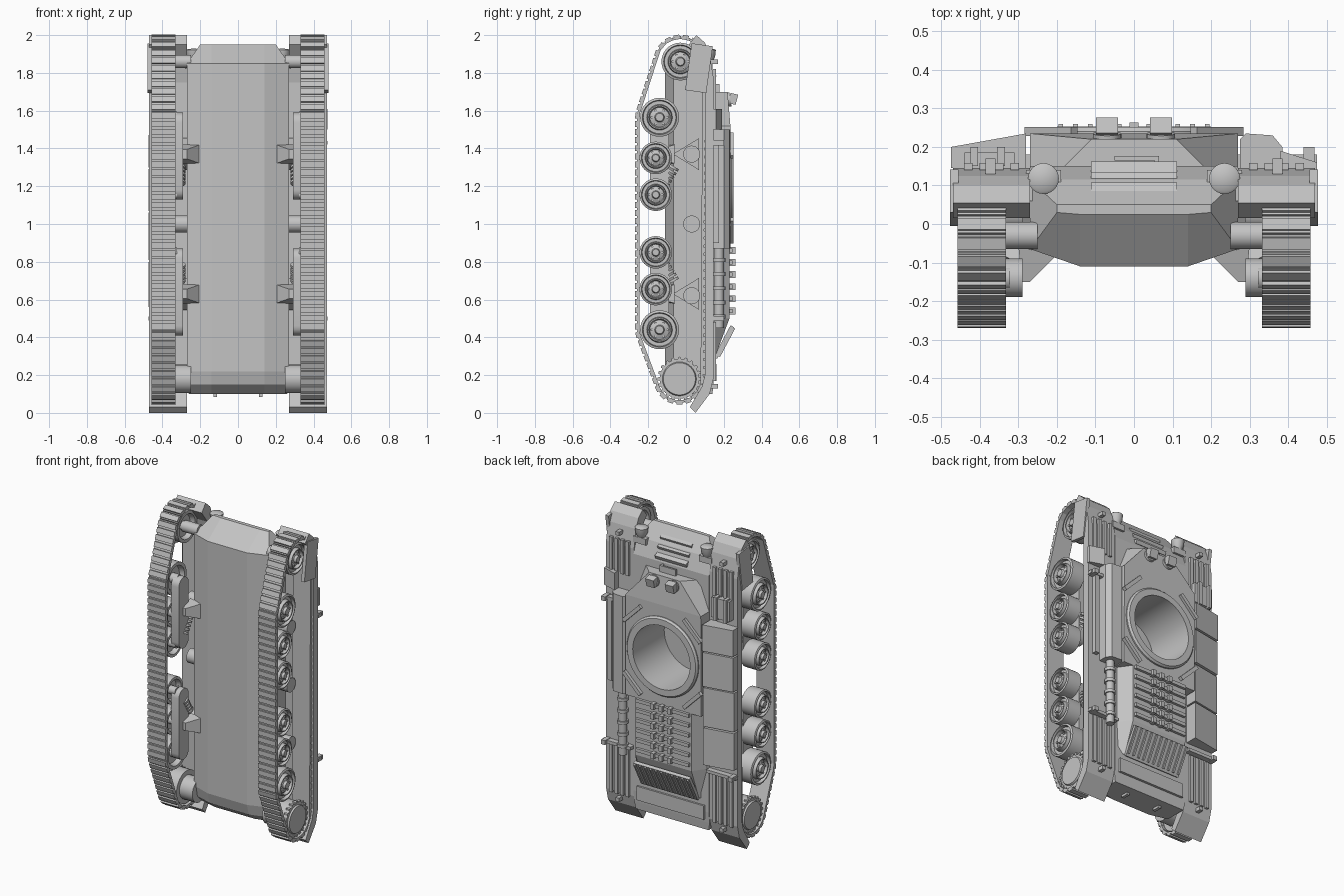
import bpy, bmesh, math
from mathutils import Vector, Matrix
from mathutils.geometry import convex_hull_2d

if "Cube" in bpy.data.objects:
    bpy.data.objects.remove(bpy.data.objects["Cube"])

grey = bpy.data.materials.new("plain grey")
grey.use_nodes = True
grey.diffuse_color = (0.55, 0.55, 0.55, 1)
grey.node_tree.nodes["Principled BSDF"].inputs["Base Color"].default_value = grey.diffuse_color


def finish(name, bm, smooth=False):
    bmesh.ops.recalc_face_normals(bm, faces=bm.faces)
    me = bpy.data.meshes.new(name)
    bm.to_mesh(me)
    bm.free()
    me.materials.append(grey)
    ob = bpy.data.objects.new(name, me)
    bpy.context.collection.objects.link(ob)
    if smooth:
        bpy.ops.object.select_all(action='DESELECT')
        ob.select_set(True)
        bpy.context.view_layer.objects.active = ob
        bpy.ops.object.shade_smooth_by_angle(angle=math.radians(35))
    return ob


def add_box(bm, lo, hi, turn=None):
    """Box between two corners, turned about its centre."""
    lo, hi = Vector(lo), Vector(hi)
    m = Matrix.Translation((lo + hi) / 2) @ (turn or Matrix()).to_4x4()
    bmesh.ops.create_cube(bm, size=1, matrix=m @ Matrix.Diagonal((*[abs(c) for c in hi - lo], 1)))


def box(name, lo, hi, turn=None):
    bm = bmesh.new()
    add_box(bm, lo, hi, turn)
    return finish(name, bm)


def loft(name, sections, smooth=False):
    """Closed skin through rings of equal length."""
    bm = bmesh.new()
    rings = [[bm.verts.new(p) for p in s] for s in sections]
    n = len(rings[0])
    for a, b in zip(rings, rings[1:]):
        for i in range(n):
            bm.faces.new((a[i], a[(i + 1) % n], b[(i + 1) % n], b[i]))
    bm.faces.new(rings[0])
    bm.faces.new(rings[-1])
    return finish(name, bm, smooth)


def prism(name, profile, x0, x1, smooth=False):
    """Side profile of (y, z) points, extruded across x."""
    return loft(name, [[(x, y, z) for y, z in profile] for x in (x0, x1)], smooth)


def rod(name, a, b, r, r2=None, sides=24):
    a, b = Vector(a), Vector(b)
    bm = bmesh.new()
    m = Matrix.Translation((a + b) / 2) @ (b - a).to_track_quat('Z', 'Y').to_matrix().to_4x4()
    bmesh.ops.create_cone(bm, cap_ends=True, segments=sides, radius1=r,
                          radius2=r if r2 is None else r2, depth=(b - a).length, matrix=m)
    return finish(name, bm, sides > 8)


def lathe(name, profile, centre, axis, sides=32, closed=False):
    """Spin (radius, offset) points around an axis through the centre."""
    q = Vector(axis).to_track_quat('Z', 'Y').to_matrix().to_4x4()
    m = Matrix.Translation(centre) @ q
    bm = bmesh.new()
    pts = profile + profile[:1] if closed else profile
    vs = [bm.verts.new((r, 0, o)) for r, o in pts]
    es = [bm.edges.new(e) for e in zip(vs, vs[1:])]
    bmesh.ops.spin(bm, geom=vs + es, cent=(0, 0, 0), axis=(0, 0, 1), angle=math.tau, steps=sides)
    bmesh.ops.remove_doubles(bm, verts=bm.verts, dist=1e-5)
    bmesh.ops.transform(bm, matrix=m, verts=bm.verts)
    return finish(name, bm, True)


def rx(deg):
    return Matrix.Rotation(math.radians(deg), 3, 'X')


# Hull tub: chined belly, sloped nose and tail
def hull_ring(z, wide, belly, low, chine, top):
    half = [(belly, low), (wide, chine), (wide, top)]
    return [(x, y, z) for x, y in half] + [(-x, y, z) for x, y in reversed(half)]


hull = loft("hull", [hull_ring(.10, .26, .14, -.03, 0, .14), hull_ring(.15, .27, .14, -.09, -.05, .145),
                     hull_ring(.22, .27, .14, -.11, -.065, .15), hull_ring(1.75, .27, .14, -.11, -.065, .15),
                     hull_ring(1.85, .27, .14, -.11, -.065, .115), hull_ring(1.95, .2, .14, .025, .03, .05)])


# Fighting compartment and driver's cab
def deck_ring(z, base, top, y0, y1):
    return [(-base, y0, z), (base, y0, z), (top, y1, z), (-top, y1, z)]


cab = loft("superstructure", [deck_ring(.87, .27, .27, .13, .23), deck_ring(1.52, .27, .27, .13, .235),
                              deck_ring(1.70, .2, .11, .13, .22)])
RING_Z = 1.19
bore = rod("ring_bore_cutter", (0, -.07, RING_Z), (0, .4, RING_Z), .205, sides=48)
bore.hide_render = True
bore.hide_viewport = True
for ob in (hull, cab):
    cut = ob.modifiers.new("bore", 'BOOLEAN')
    cut.object = bore
    cut.solver = 'EXACT'
lathe("turret_ring", [(.205, -.05), (.205, .012), (.245, .012), (.255, 0), (.255, -.05)],
      (0, .24, RING_Z), (0, 1, 0), 48, True)
for sx in (1, -1):
    for sz in (1, -1):
        turn = Matrix.Rotation(math.radians(45 * sx * sz), 3, 'Y')
        c = Vector((sx * .215, .24, RING_Z + sz * .225))
        h = Vector((.085, .012, .012))
        box("ring_guard", c - h, c + h, turn)

# Driver's periscopes and visor
for sx in (1, -1):
    rod("periscope_base", (sx * .07, .205, 1.655), (sx * .07, .235, 1.66), .037)
    box("periscope", (sx * .07 - .029, .228, 1.635), (sx * .07 + .029, .27, 1.69), rx(-15))
visor = bmesh.new()
for lo, hi in (((-.05, .165, 1.69), (.065, .177, 1.74)), ((.053, .12, 1.69), (.065, .177, 1.74)),
               ((-.05, .12, 1.69), (.03, .13, 1.73)), ((-.03, .14, 1.69), (.03, .15, 1.73))):
    add_box(visor, lo, hi)
finish("driver_visor", visor)
for i in range(3):
    z = 1.78 + .05 * i
    y = .143 - .027 * i
    box("nose_bar", (-.112, y - .015, z - .012), (.112, y + .015, z + .012), rx(-25))

# Engine deck with louvres, and the sloped radiator grille behind it
loft("engine_deck", [deck_ring(.30, .26, .2, .13, .155), deck_ring(.50, .27, .2, .13, .23),
                     deck_ring(.87, .27, .2, .13, .23)])
for i in range(6):
    z = .54 + .064 * i
    box("deck_louvre", (-.19, .225, z - .011), (.19, .247, z + .011))
    for x in (-.06, 0, .06):
        box("louvre_clip", (x - .012, .225, z - .018), (x + .012, .263, z + .018))
SLOPE = rx(-28)
box("grille_plate", (-.2, .19, .28), (.2, .21, .47), SLOPE)
for i in range(11):
    x = -.19 + .038 * i
    box("grille_slat", (x - .006, .203, .29), (x + .006, .221, .46), SLOPE)
box("tail_shelf", (-.24, .14, .17), (.24, .162, .26))
for x in (-.12, .12):
    box("tow_lug", (x - .01, .04, .085), (x + .01, .09, .12))

# Running gear, shared shapes
SPROCKET, IDLER = (-.035, .18), (-.03, 1.86)
BIG = [(-.14, .44), (-.14, 1.565)]
SMALL = [(-.16, z) for z in (.655, .85, 1.155, 1.35)]
WHEEL = [(0, .06), (.2, .06), (.25, .045), (.5, .035), (.56, .055), (.62, .055), (.66, .03), (.84, .03),
         (.88, .05), (1, .045), (1, -.05), (.8, -.05), (.7, -.02), (.3, -.02), (.3, -.07), (0, -.07)]


def track_path(count):
    """Evenly spaced points on the belt that wraps the four outer wheels."""
    circles = [(SPROCKET, .112), (IDLER, .118)] + [(c, .105) for c in BIG]
    pts = [Vector((y + r * math.cos(a), z + r * math.sin(a))) for (y, z), r in circles
           for a in [math.tau * k / 48 for k in range(48)]]
    loop = [pts[i] for i in convex_hull_2d(pts)]
    segs = list(zip(loop, loop[1:] + loop[:1]))
    step = sum((b - a).length for a, b in segs) / count
    out, left = [], 0
    for a, b in segs:
        d = (b - a).length
        while left < d and len(out) < count:
            out.append((a.lerp(b, left / d), (b - a).normalized()))
            left += step
        left -= d
    return out, step


LINKS, STEP = track_path(96)

for sx in (1, -1):
    # Track links with raised pads
    bm = bmesh.new()
    for p, d in LINKS:
        turn = Matrix.Rotation(math.atan2(d.y, d.x), 3, 'X')
        out = Vector((d.y, -d.x))
        for off, thick, length in ((.007, .014, 1.04), (.016, .016, .72)):
            c = Vector((sx * .395, p.x + out.x * off, p.y + out.y * off))
            h = Vector((.063, STEP * length / 2, thick / 2))
            add_box(bm, c - h, c + h, turn)
    finish("track", bm)

    # Road wheels, idler and drive sprocket
    for r, spots in ((.103, BIG), (.086, SMALL), (.1, [IDLER])):
        for y, z in spots:
            lathe("wheel", [(a * r, o) for a, o in WHEEL], (sx * .392, y, z), (sx, 0, 0))
            for k in range(6):
                a = math.tau * k / 6
                by, bz = y + .4 * r * math.cos(a), z + .4 * r * math.sin(a)
                rod("wheel_bolt", (sx * .42, by, bz), (sx * .44, by, bz), .007, sides=6)
    y, z = SPROCKET
    lathe("sprocket", [(0, .06), (.085, .06), (.09, .05), (.105, .05), (.105, -.05), (0, -.05)],
          (sx * .392, y, z), (sx, 0, 0))
    for k in range(20):
        a = math.tau * k / 20
        ty, tz = y + .108 * math.cos(a), z + .108 * math.sin(a)
        rod("sprocket_tooth", (sx * .42, ty, tz), (sx * .445, ty, tz), .01, sides=6)
    rod("final_drive", (sx * .25, y, z), (sx * .36, y, z), .075)
    rod("idler_axle", (sx * .25, -.03, 1.86), (sx * .36, -.03, 1.86), .035)
    for z in (.62, 1.0, 1.37):
        rod("return_roller", (sx * .26, .03, z), (sx * .36, .03, z), .045)

    # Bogies: rounded beam, pivot bracket and coil spring
    for z0, z1, s in ((.41, .87, 1), (1.13, 1.59, -1)):
        ends = [(z1 - .05, 0), (z0 + .05, math.pi)]
        beam = [(-.14 + .05 * math.cos(b + a), z + .05 * math.sin(b + a)) for z, b in ends
                for a in [math.pi * k / 8 for k in range(9)]]
        prism("bogie_beam", beam, sx * .29, sx * .345, True)
        mid = .63 if s > 0 else 1.37
        loft("bogie_bracket", [[(sx * .2, -.08, mid - .05), (sx * .3, -.06, mid - .05),
                                (sx * .3, -.06, mid + .05), (sx * .2, -.08, mid + .05)],
                               [(sx * .27, -.15, mid - .025), (sx * .29, -.15, mid - .025),
                                (sx * .29, -.15, mid + .025), (sx * .27, -.15, mid + .025)]])
        prism("bogie_gusset", [(-.07, mid), (.07, mid + .085), (.07, mid - .085)], sx * .26, sx * .29)
        for k in range(5):
            c = Vector((sx * .31, -.065 - .012 * k, mid + s * (.065 + .02 * k)))
            rod("spring_coil", c, c + Vector((0, -.007, s * .012)), .032, sides=16)

    # Fender with turned-down ends
    prism("fender", [(.05, 0), (.125, .1), (.145, .18), (.145, 1.78), (.125, 1.9), (.1, 1.96), (.055, 2),
                     (.015, 1.95), (.075, 1.87), (.1, 1.75), (.1, .2), (.085, .14), (.02, .03)],
          sx * .27, sx * .47)
    box("front_guard_lip", (sx * .455, .012, 1.7), (sx * .478, .125, 1.95), rx(-8))
    for z0, z1 in ((.17, .48), (1.6, 1.82)):
        for k in range(4):
            x = sx * (.31 + .04 * k)
            box("fender_rib", (x - .011, .14, z0), (x + .011, .158, z1))
    for z in (.5, 1.43):
        box("fender_strap", (sx * .27, .145, z - .01), (sx * .475, .18, z + .01))
        box("strap_post", (sx * .44, .14, z - .014), (sx * .468, .2, z + .014))
    for z in (.14, 1.86):
        box("fender_stud", (sx * .36, .12, z - .012), (sx * .385, .17, z + .012))

    # Headlamps
    box("lamp_bracket", (sx * .19, .06, 1.82), (sx * .28, .14, 1.86))
    lathe("headlamp", [(0, -.05), (.022, -.042), (.036, -.015), (.04, .02), (.034, .025), (0, .03)],
          (sx * .235, .118, 1.9), (0, 0, 1), 24)


# Stowage bins down the right fender
def bin_ring(z, y):
    return [(-.475, .145, z), (-.28, .145, z), (-.28, y + .035, z), (-.475, y, z)]


for z0, z1, y in ((.56, .80, .19), (.81, 1.06, .19), (1.07, 1.29, .196), (1.30, 1.47, .2)):
    loft("stowage_bin", [bin_ring(z0, y), bin_ring(z1, y)])
box("tool_box", (-.44, .145, 1.51), (-.31, .185, 1.64))
for x in (-.415, -.345):
    box("tool_box_strap", (x - .01, .15, 1.5), (x + .01, .2, 1.65))

# Silencer, pipe and sloped locker on the left fender
loft("silencer", [[(x, y, z) for x, y in ((.275, .145), (.385, .145), (.385, .2), (.36, .23), (.29, .235),
                                          (.275, .22))] for z in (.87, 1.5)])
rod("exhaust_pipe", (.33, .175, .45), (.33, .175, .88), .025)
for k in range(5):
    rod("pipe_clamp", (.33, .175, .5 + .075 * k), (.33, .175, .52 + .075 * k), .033)
box("long_tool", (.41, .145, .9), (.44, .175, 1.42))
loft("side_locker", [[(x, y, z) for x, y in ((.38, .145), (.475, .14), (.475, .16), (.38, .19))]
                     for z in (1.5, 1.61)])
